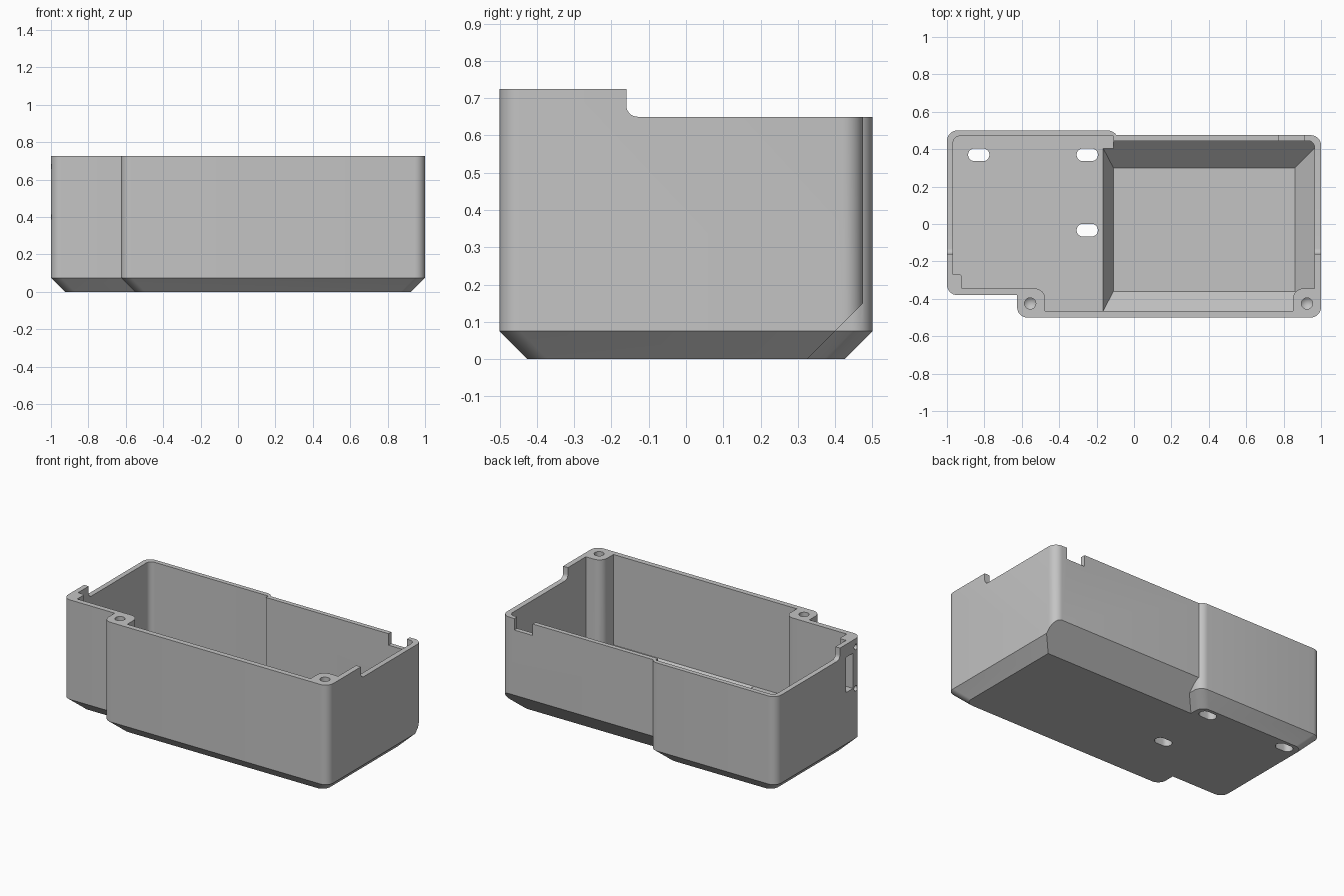
import bpy, bmesh, math

if "Cube" in bpy.data.objects:
    bpy.data.objects.remove(bpy.data.objects["Cube"])

plastic = bpy.data.materials.new("grey plastic")
plastic.diffuse_color = (0.55, 0.55, 0.55, 1)
plastic.use_nodes = True
plastic.node_tree.nodes["Principled BSDF"].inputs["Base Color"].default_value = plastic.diffuse_color


def hull(name, points):
    """Convex solid around the given points."""
    bm = bmesh.new()
    for p in points:
        bm.verts.new(p)
    res = bmesh.ops.convex_hull(bm, input=bm.verts)
    junk = [g for g in set(res["geom_interior"]) | set(res["geom_unused"])
            if isinstance(g, bmesh.types.BMVert) and g.is_valid]
    bmesh.ops.delete(bm, geom=junk, context="VERTS")
    bmesh.ops.dissolve_limit(bm, angle_limit=0.002, verts=bm.verts, edges=bm.edges)
    bmesh.ops.recalc_face_normals(bm, faces=bm.faces)
    mesh = bpy.data.meshes.new(name)
    bm.to_mesh(mesh)
    bm.free()
    ob = bpy.data.objects.new(name, mesh)
    bpy.context.collection.objects.link(ob)
    mesh.materials.append(plastic)
    return ob


def combine(target, tool, operation):
    """Boolean the tool into the target and discard the tool."""
    mod = target.modifiers.new("bool", "BOOLEAN")
    mod.operation, mod.solver, mod.object = operation, "EXACT", tool
    bpy.context.view_layer.objects.active = target
    bpy.ops.object.modifier_apply(modifier=mod.name)
    bpy.data.objects.remove(tool)


def outline(x0, x1, y0, y1, radii, z):
    """Rectangle with a radius per corner: front left, front right, back right, back left."""
    pts = []
    corners = [(x0, y0, 1, 1, 180), (x1, y0, -1, 1, 270),
               (x1, y1, -1, -1, 0), (x0, y1, 1, -1, 90)]
    for (x, y, sx, sy, start), r in zip(corners, radii):
        steps = 8 if r else 0
        for i in range(steps + 1):
            a = math.radians(start + 90 * i / max(steps, 1))
            pts.append((x + r * (sx + math.cos(a)), y + r * (sy + math.sin(a)), z))
    return pts


def prism(name, x0, x1, y0, y1, z0, z1, radii=(0, 0, 0, 0)):
    return hull(name, outline(x0, x1, y0, y1, radii, z0) + outline(x0, x1, y0, y1, radii, z1))


def chamfered_block(name, x0, x1, y0, y1, r=0.055, c=0.075, top=0.725):
    radii = [r] * 4
    return hull(name, outline(x0 + c, x1 - c, y0 + c, y1 - c, radii, 0)
                + outline(x0, x1, y0, y1, radii, c) + outline(x0, x1, y0, y1, radii, top))


def extrude_x(name, x0, x1, yz):
    return hull(name, [(x, y, z) for x in (x0, x1) for y, z in yz])


def cylinder(name, centre, r, depth, axis):
    pts = []
    for i in range(24):
        a = math.tau * i / 24
        u, v = r * math.cos(a), r * math.sin(a)
        for d in (0, depth):
            off = (d, u, v) if axis == "x" else (u, v, d)
            pts.append(tuple(c + o for c, o in zip(centre, off)))
    return hull(name, pts)


# Outer body: two overlapping chamfered blocks, the right one with a deep back bevel
case = chamfered_block("enclosure_body", -0.625, 1, -0.5, 0.475)
combine(case, extrude_x("back_bevel", -2, 2,
        [(0.325, 0), (0.525, 0.2), (0.525, -0.1), (0.225, -0.1)]), "DIFFERENCE")
combine(case, chamfered_block("left_block", -1, -0.085, -0.38, 0.5), "UNION")

# Cavity: raised left floor, right bay, sloped well
FLOOR, SHELF = 0.03, 0.135
cavity = prism("cavity", -0.967, -0.11, -0.345, 0.47, SHELF, 1, (0, 0, 0, 0.035))
bay = prism("bay", -0.59, 0.965, -0.465, 0.445, SHELF, 1, (0, 0, 0.035, 0))
combine(bay, extrude_x("bay_slope", -2, 2,
        [(0.385, 0.115), (0.485, 0.215), (0.485, 0.115)]), "DIFFERENCE")
combine(cavity, bay, "UNION")
well = hull("well", outline(-0.11, 0.86, -0.36, 0.3, [0] * 4, FLOOR)
            + outline(-0.165, 0.965, -0.465, 0.405, [0] * 4, SHELF)
            + outline(-0.165, 0.965, -0.465, 0.405, [0] * 4, SHELF + 0.01))
combine(cavity, well, "UNION")

# Screw posts and the thick left corner stay solid
combine(cavity, prism("left_post", -0.8, -0.475, -0.6, -0.345, -1, 2, (0, 0, 0.055, 0)), "DIFFERENCE")
combine(cavity, prism("right_post", 0.85, 1.2, -0.6, -0.345, -1, 2, (0, 0, 0, 0.055)), "DIFFERENCE")
combine(cavity, prism("corner_pad", -1.2, -0.92, -0.6, -0.27, -1, 2, (0, 0, 0.015, 0)), "DIFFERENCE")
combine(case, cavity, "DIFFERENCE")

# Lowered rim behind the front, with a rounded step
arc = [(-0.13 - 0.03 * math.sin(a), 0.68 - 0.03 * math.cos(a))
       for a in (math.pi / 2 * i / 6 for i in range(7))]
combine(case, extrude_x("rim_cut", -2, 2, arc + [(-0.16, 1), (1, 1), (1, 0.65)]), "DIFFERENCE")

# Cable notch in the back rim
combine(case, prism("back_notch", 0.775, 0.908, 0.4, 0.6, 0.575, 1), "DIFFERENCE")

# Screw holes with conical ends
for x in (-0.555, 0.925):
    hole = outline(x - 0.03, x + 0.03, -0.455, -0.395, [0.03] * 4, 0.45)
    hole += [(px, py, 1) for px, py, pz in hole] + [(x, -0.425, 0.425)]
    combine(case, hull("screw_hole", hole), "DIFFERENCE")

# Mounting slots through the raised floor
for x, y in ((-0.83, 0.37), (-0.25, 0.37), (-0.25, -0.033)):
    combine(case, prism("floor_slot", x - 0.057, x + 0.057, y - 0.034, y + 0.034,
                        -0.1, 0.3, [0.0339] * 4), "DIFFERENCE")

# Side connector opening with its two screw holes
combine(case, prism("side_slot", -1.1, -0.9, -0.295, -0.225, 0.41, 0.64), "DIFFERENCE")
for z in (0.4, 0.67):
    combine(case, cylinder("side_hole", (-1.1, -0.325, z), 0.018, 0.165, "x"), "DIFFERENCE")

# Smooth the rounded corners, keep the edges crisp
bpy.ops.object.select_all(action="DESELECT")
case.select_set(True)
bpy.context.view_layer.objects.active = case
bpy.ops.object.shade_smooth_by_angle(angle=math.radians(25))
